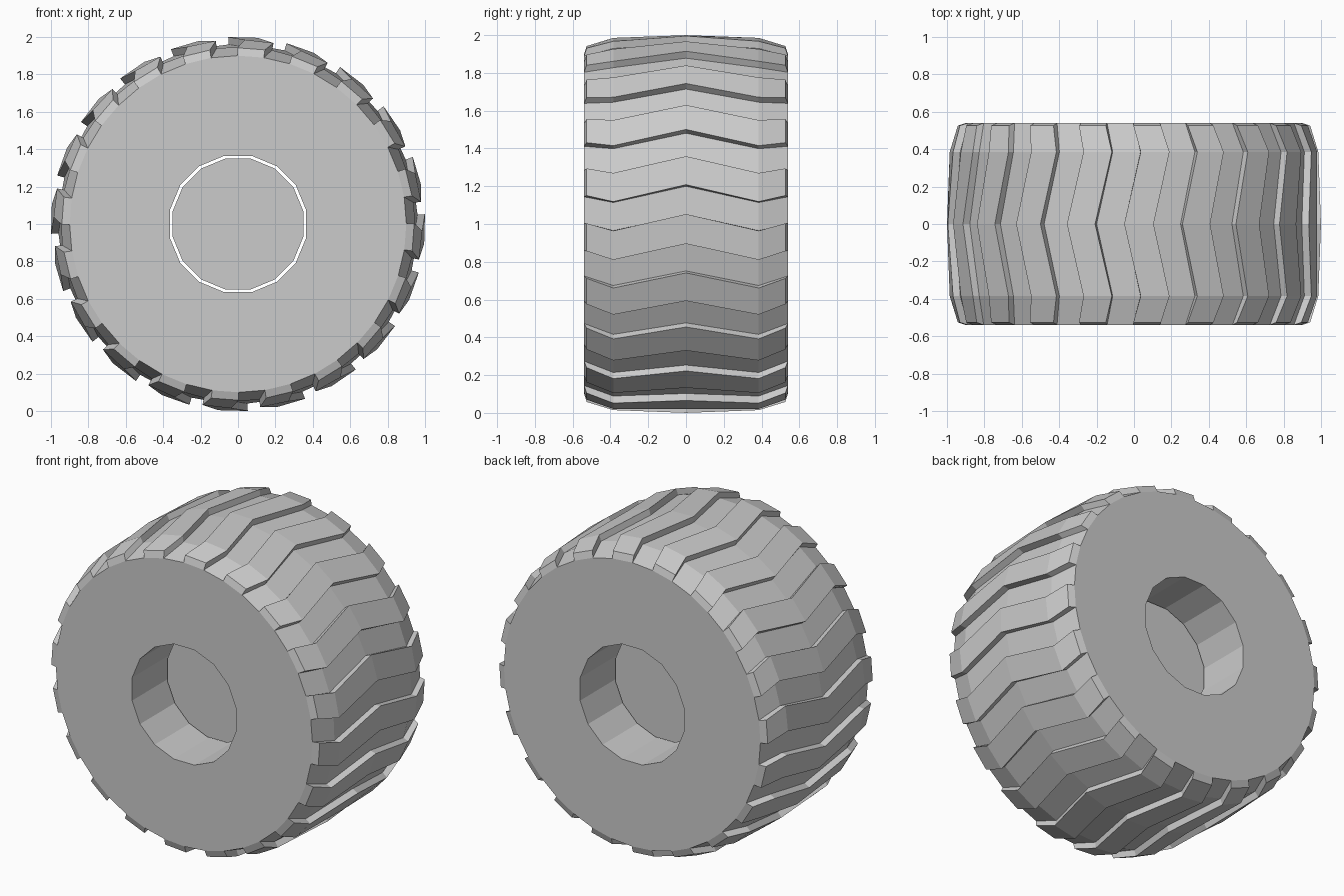
import bpy, bmesh
from math import radians, cos, sin

if "Cube" in bpy.data.objects:
    bpy.data.objects.remove(bpy.data.objects["Cube"])

LUGS = 20
STEP = 360 / (2 * LUGS)
START = 12.0          # clockwise edge of the first lug, at the crown
# stations across the width: y, groove radius, lug y, lug radius, chevron shift in degrees
STATIONS = [(-.54, .90, -.526, .942, -2.8), (-.385, .947, -.385, .986, -5.1),
            (0, .961, 0, 1.001, 0),
            (.385, .947, .385, .986, -5.1), (.54, .90, .526, .942, -2.8)]


def pt(r, deg, y):
    a = radians(deg)
    return (r * cos(a), y, 1 + r * sin(a))


def finish(bm, name):
    bmesh.ops.recalc_face_normals(bm, faces=bm.faces)
    me = bpy.data.meshes.new(name)
    bm.to_mesh(me)
    bm.free()
    ob = bpy.data.objects.new(name, me)
    bpy.context.collection.objects.link(ob)
    return ob


def ring(bm, r, y, n, start):
    return [bm.verts.new(pt(r, start + 360 * i / n, y)) for i in range(n)]


def bridge(bm, a, b):
    n = len(a)
    for i in range(n):
        j = (i + 1) % n
        bm.faces.new((a[i], a[j], b[j], b[i]))


def loop_edges(bm, loop):
    return [bm.edges.get((loop[i - 1], loop[i])) for i in range(len(loop))]


# tyre body: grooved surface, flat sidewalls and through hole
bm = bmesh.new()
rings = [ring(bm, gr, gy, 2 * LUGS, START + s) for gy, gr, _, _, s in STATIONS]
for a, b in zip(rings, rings[1:]):
    bridge(bm, a, b)
bores = [ring(bm, .372, y, 16, 11.25) for y in (-.54, .54)]
bridge(bm, *bores)
for outer, bore in ((rings[0], bores[0]), (rings[-1], bores[1])):
    bmesh.ops.triangle_fill(bm, use_beauty=True,
                            edges=loop_edges(bm, outer) + loop_edges(bm, bore))
# merge each triangulated sidewall into large flat faces
bmesh.ops.recalc_face_normals(bm, faces=bm.faces)
flat = [e for e in bm.edges if all(abs(abs(v.co.y) - .54) < 1e-4 for v in e.verts)
        and len(e.link_faces) == 2 and all(abs(f.normal.y) > .99 for f in e.link_faces)]
bmesh.ops.dissolve_limit(bm, angle_limit=radians(1), verts=[], edges=flat)
finish(bm, "tyre_body")

# chevron tread lugs
bm = bmesh.new()
for k in range(LUGS):
    a0 = START + 2 * STEP * k
    sections = []
    for gy, gr, ly, lr, s in STATIONS:
        a, b = a0 + s, a0 + s + STEP
        sections.append([bm.verts.new(p) for p in
                         (pt(gr, a, gy), pt(lr, a, ly), pt(lr, b, ly), pt(gr, b, gy))])
    for p, q in zip(sections, sections[1:]):
        for i in range(3):
            bm.faces.new((p[i], p[i + 1], q[i + 1], q[i]))
        bm.faces.new((p[3], p[0], q[0], q[3]))
    bm.faces.new(sections[0])
    bm.faces.new(sections[-1])
# drop the undersides resting on the tyre body after orienting the solids
bmesh.ops.recalc_face_normals(bm, faces=bm.faces)
finish(bm, "tread_lugs")

# recessed hub, with a narrow gap to the tyre
bm = bmesh.new()
caps = [ring(bm, .356, y, 16, 11.25) for y in (-.21, .21)]
bridge(bm, *caps)
for c in caps:
    bm.faces.new(c)
finish(bm, "hub")
